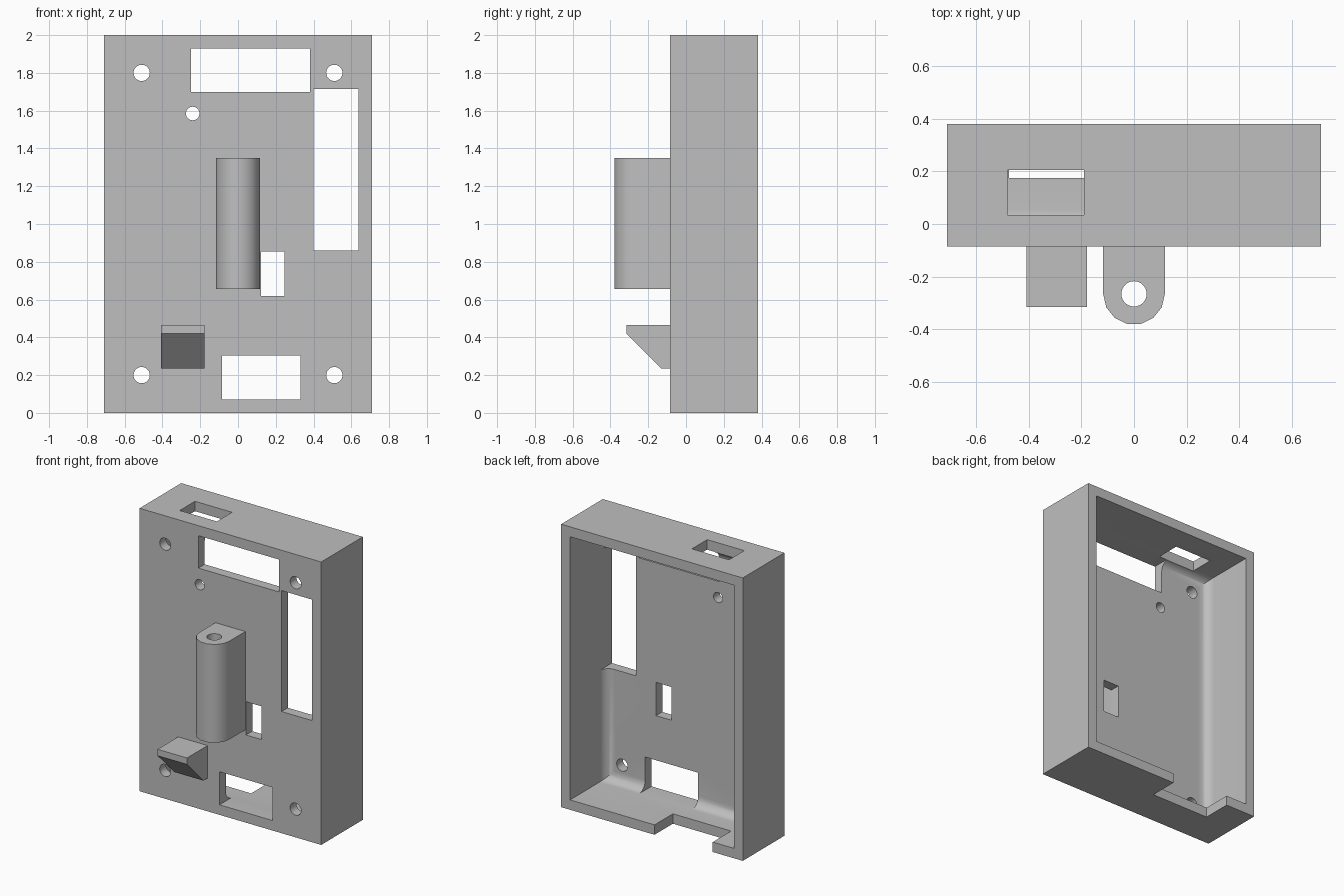
import bpy, bmesh, math
from mathutils import Matrix, Vector

cube = bpy.data.objects.get("Cube")
if cube:
    bpy.data.objects.remove(cube, do_unlink=True)

grey = bpy.data.materials.new("plain grey")
grey.use_nodes = True
grey.diffuse_color = (0.52, 0.52, 0.52, 1)
grey.node_tree.nodes["Principled BSDF"].inputs["Base Color"].default_value = grey.diffuse_color


def make(name, bm):
    bmesh.ops.recalc_face_normals(bm, faces=bm.faces)
    mesh = bpy.data.meshes.new(name)
    bm.to_mesh(mesh)
    bm.free()
    mesh.materials.append(grey)
    obj = bpy.data.objects.new(name, mesh)
    bpy.context.collection.objects.link(obj)
    return obj


def box(name, xs, ys, zs, front_round=0):
    """Box from ranges, optionally with its front rim rounded."""
    bm = bmesh.new()
    bmesh.ops.create_cube(bm, size=1)
    for v in bm.verts:
        v.co = Vector([r[0] if c < 0 else r[1] for c, r in zip(v.co, (xs, ys, zs))])
    if front_round:
        rim = [e for e in bm.edges if all(abs(v.co.y - ys[0]) < 1e-4 for v in e.verts)]
        bmesh.ops.bevel(bm, geom=rim, offset=front_round, segments=8,
                        profile=0.5, affect='EDGES')
    return make(name, bm)


def rod(name, centre, radius, length, axis):
    bm = bmesh.new()
    bmesh.ops.create_cone(bm, cap_ends=True, segments=28, radius1=radius,
                          radius2=radius, depth=length)
    turn = Matrix.Rotation(math.pi / 2, 4, 'X') if axis == 'Y' else Matrix()
    bm.transform(Matrix.Translation(centre) @ turn)
    return make(name, bm)


def prism(name, points, offset):
    """Closed solid swept from a flat outline along an offset."""
    bm = bmesh.new()
    near = [bm.verts.new(p) for p in points]
    far = [bm.verts.new(Vector(p) + Vector(offset)) for p in points]
    bm.faces.new(near)
    bm.faces.new(far[::-1])
    for i in range(len(points)):
        bm.faces.new((near[i - 1], far[i - 1], far[i], near[i]))
    return make(name, bm)


def select(obj):
    bpy.ops.object.select_all(action='DESELECT')
    obj.select_set(True)
    bpy.context.view_layer.objects.active = obj


def cut(obj, cutter):
    cutter.hide_render = True
    mod = obj.modifiers.new("cut", 'BOOLEAN')
    mod.operation = 'DIFFERENCE'
    mod.solver = 'EXACT'
    mod.object = cutter
    select(obj)
    bpy.ops.object.modifier_apply(modifier=mod.name)
    bpy.data.objects.remove(cutter, do_unlink=True)


W, FRONT, BACK, T = 0.71, -0.085, 0.38, 0.07

# Open-backed case with a filleted cavity
case = box("case", (-W, W), (FRONT, BACK), (0, 2))
cut(case, box("cavity", (T - W, W - T), (FRONT + T, 0.6), (T, 2 - T), T))

# Front windows
for xs, zs in [((-0.25, 0.38), (1.70, 1.929)), ((0.40, 0.639), (0.86, 1.715)),
               ((0.122, 0.245), (0.62, 0.855)), ((-0.085, 0.33), (0.071, 0.305))]:
    cut(case, box("window", xs, (-0.3, 0.15), zs))

# Screw holes and indicator hole
for x, z, r in [(sx * 0.51, z, 0.043) for sx in (-1, 1) for z in (0.2, 1.8)] + [(-0.24, 1.585, 0.036)]:
    cut(case, rod("hole", (x, 0, z), r, 0.4, 'Y'))

# Slot in the top wall and notch in the bottom wall
cut(case, box("slot", (-0.48, -0.19), (0.035, 0.205), (1.8, 2.2)))
cut(case, box("notch", (-0.475, -0.02), (0.175, 0.6), (-0.2, 0.3)))

# Round-nosed barrel with a vertical bore
R, CY, sides = 0.117, -0.265, 14
nose = [(R * math.cos(a), CY - R * math.sin(a), 0.655)
        for a in (2 * math.pi * i / sides for i in range(sides // 2 + 1))]
barrel = prism("barrel", nose + [(-R, FRONT + 0.02, 0.655), (R, FRONT + 0.02, 0.655)],
               (0, 0, 0.695))
cut(barrel, rod("bore", (0, CY, 1), 0.048, 1.2, 'Z'))

# Wedge-shaped hook
profile = [(FRONT + 0.02, 0.465), (-0.315, 0.465), (-0.315, 0.42),
           (-0.132, 0.235), (FRONT + 0.02, 0.235)]
hook = prism("hook", [(-0.408, y, z) for y, z in profile], (0.23, 0, 0))

for obj in (case, barrel, hook):
    select(obj)
    bpy.ops.object.shade_smooth_by_angle(angle=math.radians(30))
